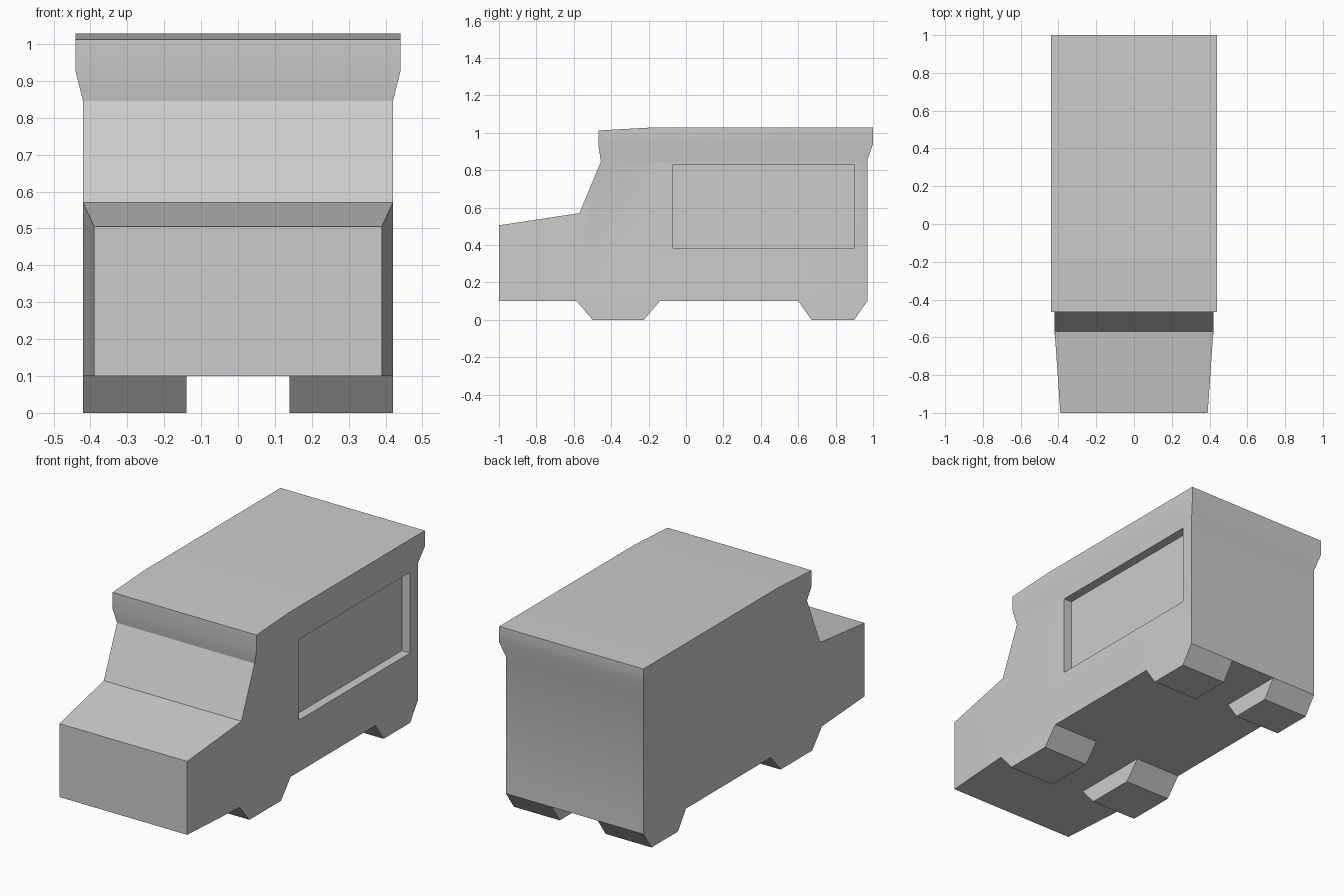
import bpy
import bmesh

if "Cube" in bpy.data.objects:
    bpy.data.objects.remove(bpy.data.objects["Cube"])


def finish(bm, name):
    bmesh.ops.recalc_face_normals(bm, faces=bm.faces)
    mesh = bpy.data.meshes.new(name)
    bm.to_mesh(mesh)
    bm.free()
    ob = bpy.data.objects.new(name, mesh)
    bpy.context.collection.objects.link(ob)
    return ob


def select_only(ob):
    bpy.ops.object.select_all(action='DESELECT')
    ob.select_set(True)
    bpy.context.view_layer.objects.active = ob


# Body outline: half width, y, z around the side profile
outline = [(.39, -1, .1), (.39, -1, .505), (.42, -.57, .57), (.42, -.455, .845),
           (.44, -.467, .925), (.44, -.467, 1.012), (.44, -.18, 1.028),
           (.44, 1, 1.028), (.44, 1, .94), (.42, .97, .855), (.42, .97, .1),
           (.42, -.57, .1)]
# Side panels: bonnet, main wall, flare, roof edge
panels = [(0, 1, 2, 11), (11, 2, 3, 9, 10), (3, 4, 8, 9), (4, 5, 6, 7, 8)]

bm = bmesh.new()
right = [bm.verts.new(p) for p in outline]
left = [bm.verts.new((-x, y, z)) for x, y, z in outline]
for side in (right, left):
    for panel in panels:
        bm.faces.new([side[i] for i in panel])
n = len(outline)
for i in range(n):
    j = (i + 1) % n
    bm.faces.new((right[i], right[j], left[j], left[i]))
body = finish(bm, "van_body")

# Serving window recess, on the right side only
bpy.ops.mesh.primitive_cube_add(size=1, location=(.47, .415, .6075))
cutter = bpy.context.object
cutter.name = "window_cutter"
cutter.scale = (.20, .97, .445)
cutter.hide_render = True
select_only(body)
mod = body.modifiers.new("window_recess", 'BOOLEAN')
mod.operation = 'DIFFERENCE'
mod.solver = 'EXACT'
mod.object = cutter
bpy.ops.object.modifier_apply(modifier=mod.name)
bpy.data.objects.remove(cutter, do_unlink=True)
bpy.ops.object.shade_smooth_by_angle()


# Wheels: trapezoid blocks, open where they meet the floor
def wheel(name, ys, side):
    bm = bmesh.new()
    rings = []
    for x in (.14 * side, .42 * side):
        rings.append([bm.verts.new((x, y, z)) for y, z in zip(ys, (.1, 0, 0, .1))])
        bm.faces.new(rings[-1])
    a, b = rings
    for i in range(3):
        bm.faces.new((a[i], a[i + 1], b[i + 1], b[i]))
    return finish(bm, name)


for side, label in ((1, "right"), (-1, "left")):
    wheel("front_wheel_" + label, (-.585, -.5, -.225, -.14), side)
    wheel("rear_wheel_" + label, (.6, .67, .9, .97), side)
